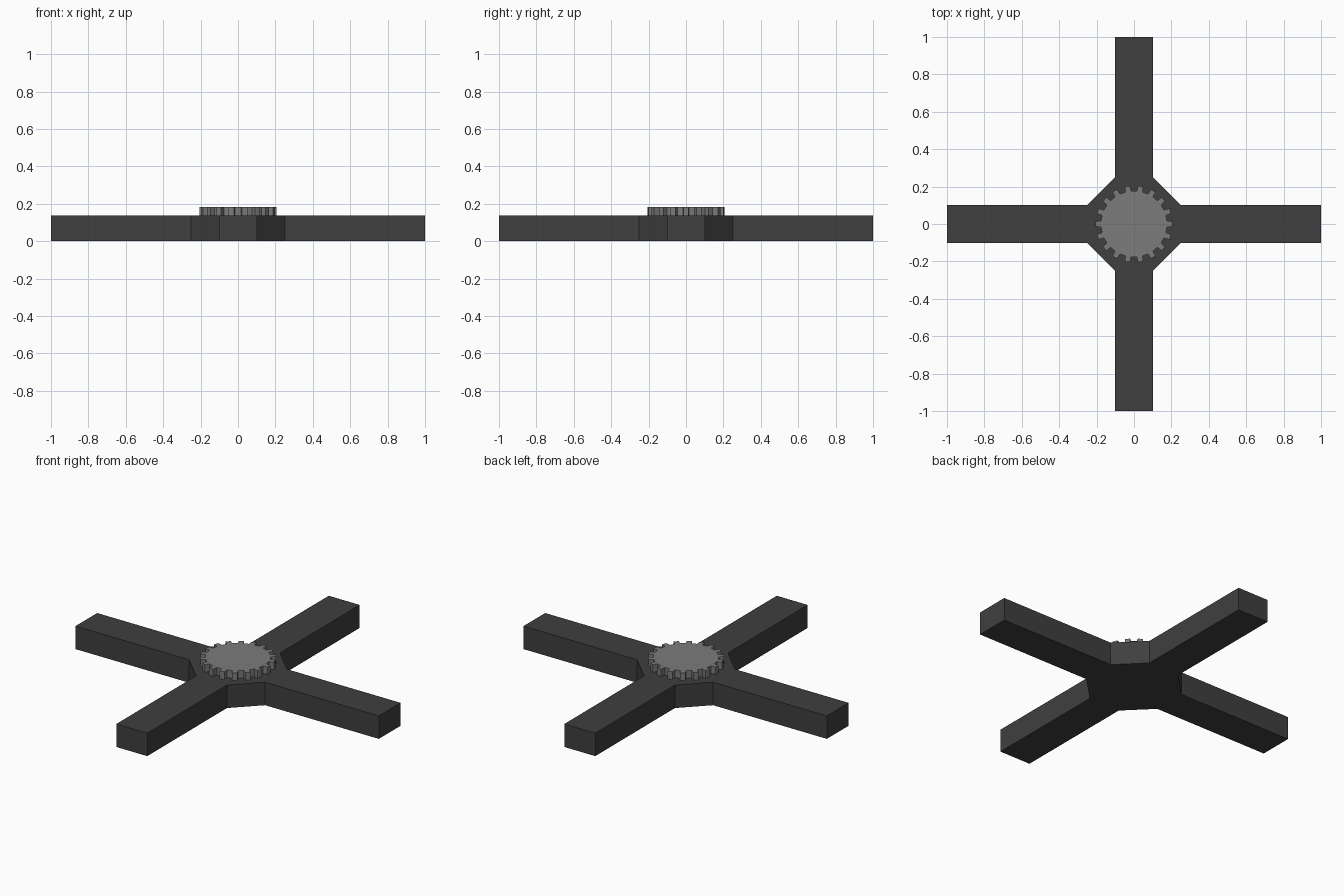
import bpy, bmesh
from math import sin, cos, pi, radians

if "Cube" in bpy.data.objects:
    bpy.data.objects.remove(bpy.data.objects["Cube"])


def prism(name, outline, z0, z1, color):
    """Extrude a closed outline between two heights."""
    bm = bmesh.new()
    face = bm.faces.new([bm.verts.new((x, y, z0)) for x, y in outline])
    top = bmesh.ops.extrude_face_region(bm, geom=[face])["geom"]
    for v in top:
        if isinstance(v, bmesh.types.BMVert):
            v.co.z = z1
    bmesh.ops.recalc_face_normals(bm, faces=bm.faces)
    mesh = bpy.data.meshes.new(name)
    bm.to_mesh(mesh)
    bm.free()
    mat = bpy.data.materials.new(name + "_paint")
    mat.diffuse_color = (*color, 1)
    mat.use_nodes = True
    mat.node_tree.nodes["Principled BSDF"].inputs["Base Color"].default_value = mat.diffuse_color
    mesh.materials.append(mat)
    obj = bpy.data.objects.new(name, mesh)
    bpy.context.collection.objects.link(obj)
    return obj


# Four-armed base with chamfered inner corners
W, C, L, H = 0.102, 0.25, 1.0, 0.137
arm = [(C, -W), (L, -W), (L, W), (C, W)]
cross = []
for x_dir, y_dir in ((1, 0), (0, 1), (-1, 0), (0, -1)):
    cross += [(x * x_dir - y * y_dir, x * y_dir + y * x_dir) for x, y in arm]
prism("cross_base", cross, 0, H, (0.05, 0.05, 0.05))

# Toothed disc on the hub
TEETH, ROOT, TIP = 18, 0.177, 0.206
gear = []
for i in range(TEETH):
    a = 2 * pi * i / TEETH
    for r, d in ((ROOT, -5), (TIP, -4), (TIP, 4), (ROOT, 5)):
        gear.append((r * cos(a + radians(d)), r * sin(a + radians(d))))
prism("hub_gear", gear, H, 0.182, (0.2, 0.2, 0.2))
